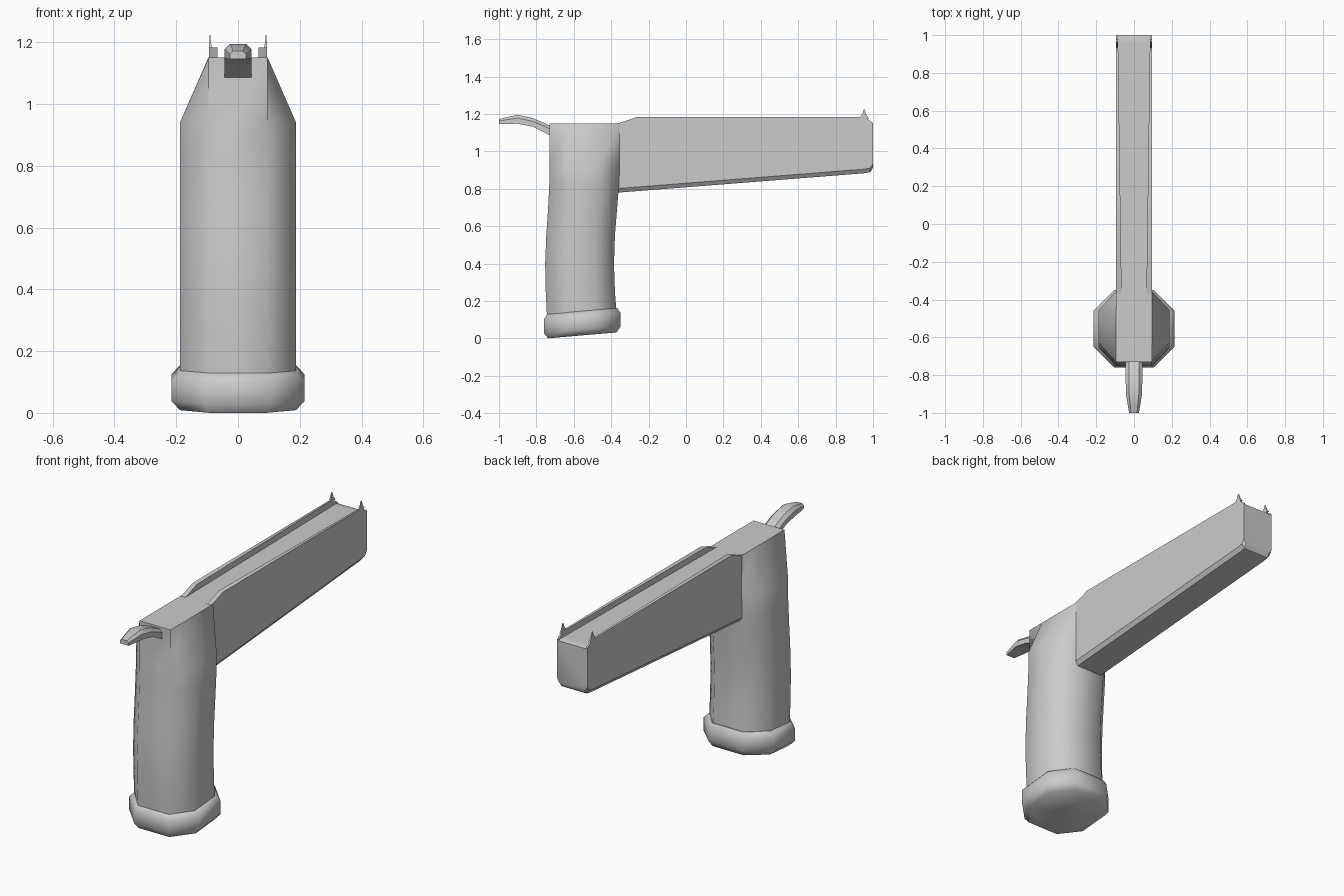
import bpy, bmesh, math

if "Cube" in bpy.data.objects:
    bpy.data.objects.remove(bpy.data.objects["Cube"])


def loft(name, rings, smooth=50):
    """Skin a list of equal-length point rings and cap both ends."""
    bm = bmesh.new()
    loops = [[bm.verts.new(p) for p in ring] for ring in rings]
    n = len(loops[0])
    for a, b in zip(loops, loops[1:]):
        for i in range(n):
            j = (i + 1) % n
            bm.faces.new((a[i], a[j], b[j], b[i]))
    bm.faces.new(loops[0])
    bm.faces.new(loops[-1])
    bmesh.ops.recalc_face_normals(bm, faces=bm.faces)
    mesh = bpy.data.meshes.new(name)
    bm.to_mesh(mesh)
    bm.free()
    ob = bpy.data.objects.new(name, mesh)
    bpy.context.collection.objects.link(ob)
    bpy.ops.object.select_all(action='DESELECT')
    ob.select_set(True)
    bpy.context.view_layer.objects.active = ob
    bpy.ops.object.shade_smooth_by_angle(angle=math.radians(smooth))
    return ob


def octagon(z, y0, y1, w, flat=0.095, tilt=0.0):
    """Chamfered rectangle in plan, optionally tilted along y."""
    c = 0.27 * (y1 - y0)
    mid = (y0 + y1) / 2
    half = [(flat, y0), (w, y0 + c), (w, y1 - c), (flat, y1)]
    pts = half + [(-x, y) for x, y in reversed(half)]
    return [(x, y, z + tilt * (y - mid)) for x, y in pts]


# Grip: gently curved octagonal column narrowing to the frame at the top
loft("grip", [octagon(z, y0, y1, w) for z, y0, y1, w in [
    (0.09, -0.742, -0.368, 0.188),
    (0.25, -0.75, -0.38, 0.188),
    (0.40, -0.753, -0.385, 0.188),
    (0.55, -0.747, -0.38, 0.188),
    (0.70, -0.737, -0.368, 0.188),
    (0.82, -0.731, -0.358, 0.188),
    (0.94, -0.73, -0.355, 0.188),
    (1.15, -0.73, -0.355, 0.096)]])

# Butt cap: wider tilted collar
loft("butt_cap", [octagon(z, -0.555 - d, -0.555 + d, w, f, 0.085) for z, d, w, f in [
    (0.016, 0.183, 0.188, 0.095),
    (0.046, 0.205, 0.215, 0.105),
    (0.118, 0.205, 0.215, 0.105),
    (0.146, 0.188, 0.188, 0.095)]])


# Barrel: tapered box with a shallow channel between two top rails
def barrel_section(y, bottom, top, inner, floor=1.15, w=0.094):
    half = [(inner, floor), (inner, top), (w, top),
            (w, bottom + 0.022), (w - 0.016, bottom)]
    return [(x, y, z) for x, z in half + [(-x, z) for x, z in reversed(half)]]


loft("barrel", [barrel_section(*s) for s in [
    (-0.37, 0.779, 1.151, 0.066),
    (-0.355, 0.780, 1.152, 0.066),
    (-0.265, 0.787, 1.183, 0.067),
    (0.955, 0.883, 1.183, 0.084),
    (0.985, 0.889, 1.162, 0.085),
    (1.0, 0.912, 1.151, 0.085, 1.145)]], 35)

# Front sights: a thin spike at the end of each rail
spike_rings = []
for z, y0, y1, x0, x1 in [(1.175, 0.925, 0.98, 0.084, 0.094),
                          (1.19, 0.938, 0.967, 0.086, 0.094),
                          (1.205, 0.945, 0.961, 0.088, 0.093),
                          (1.223, 0.95, 0.956, 0.089, 0.092)]:
    spike_rings.append([(x0, y0, z), (x1, y0, z), (x1, y1, z), (x0, y1, z)])
sights = loft("front_sights", spike_rings)
sights.modifiers.new("mirror", 'MIRROR')


# Hammer: curved spur behind the grip, chamfered on top
def hammer_section(y, low, high, w):
    c = min(0.018, w * 0.4)
    half = [(w, low), (w, high - c), (w - c, high)]
    return [(x, y, z) for x, z in half + [(-x, z) for x, z in reversed(half)]]


loft("hammer", [hammer_section(*s) for s in [
    (-0.715, 1.078, 1.132, 0.044),
    (-0.76, 1.102, 1.153, 0.044),
    (-0.82, 1.132, 1.178, 0.044),
    (-0.90, 1.148, 1.195, 0.043),
    (-0.96, 1.146, 1.182, 0.033),
    (-1.0, 1.146, 1.172, 0.026)]], 40)
